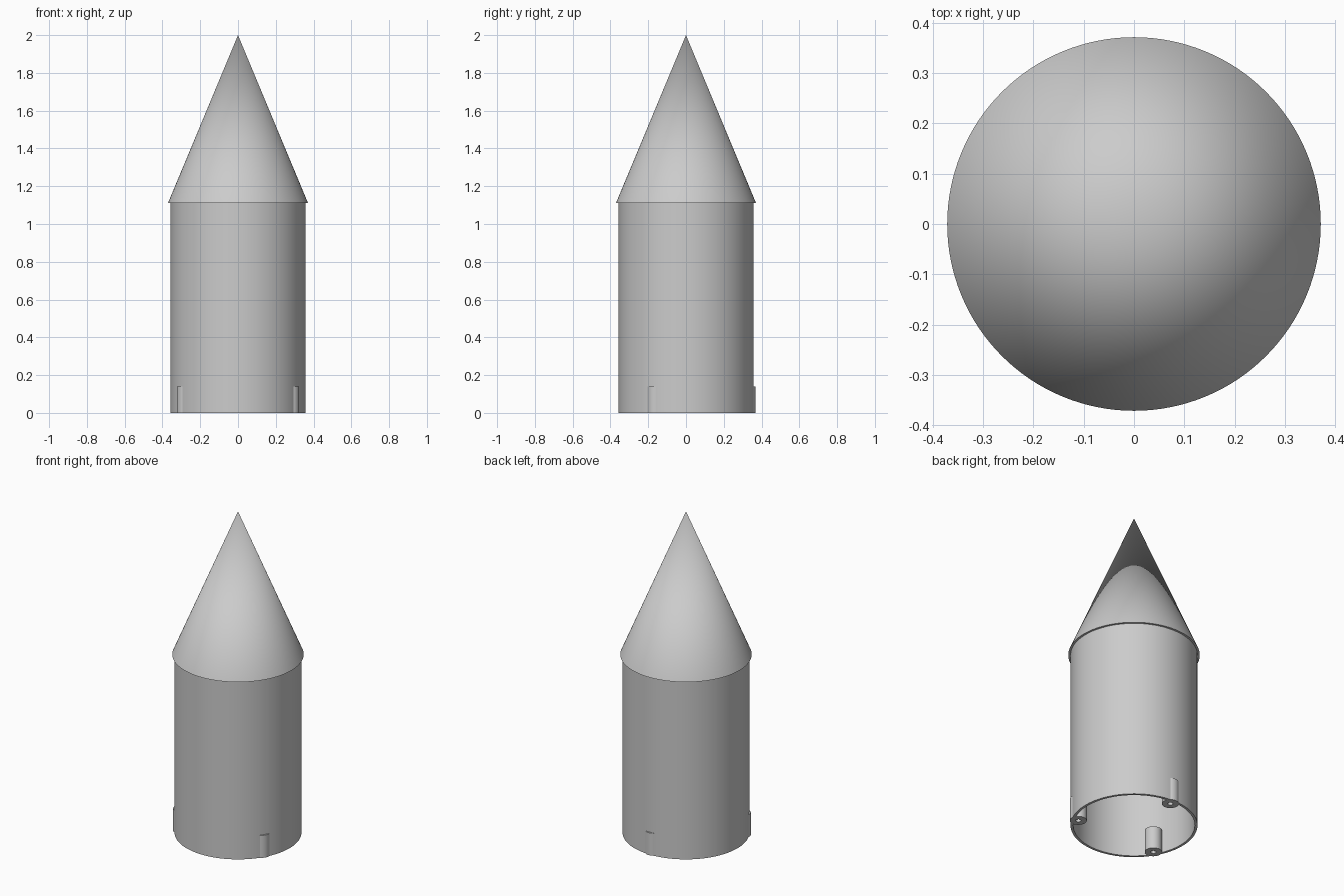
import bpy, bmesh, math

if "Cube" in bpy.data.objects:
    bpy.data.objects.remove(bpy.data.objects["Cube"])

grey = bpy.data.materials.new("light_grey")
grey.diffuse_color = (0.6, 0.6, 0.6, 1)
grey.use_nodes = True
grey.node_tree.nodes["Principled BSDF"].inputs["Base Color"].default_value = grey.diffuse_color


def lathe(name, profile, steps, centre=(0, 0, 0), closed=False):
    """Revolve an (r, z) profile around a vertical axis."""
    bm = bmesh.new()
    verts = [bm.verts.new((r, 0, z)) for r, z in profile]
    n = len(verts)
    edges = [bm.edges.new((verts[i], verts[(i + 1) % n])) for i in range(n if closed else n - 1)]
    bmesh.ops.spin(bm, geom=verts + edges, cent=(0, 0, 0), axis=(0, 0, 1),
                   angle=2 * math.pi, steps=steps, use_merge=True)
    bmesh.ops.remove_doubles(bm, verts=bm.verts, dist=1e-5)
    bmesh.ops.recalc_face_normals(bm, faces=bm.faces)
    mesh = bpy.data.meshes.new(name)
    bm.to_mesh(mesh)
    bm.free()
    mesh.materials.append(grey)
    obj = bpy.data.objects.new(name, mesh)
    obj.location = centre
    bpy.context.collection.objects.link(obj)
    bpy.ops.object.select_all(action='DESELECT')
    obj.select_set(True)
    bpy.context.view_layer.objects.active = obj
    bpy.ops.object.shade_smooth_by_angle(angle=math.radians(30))
    return obj


OUTER, INNER, SHOULDER = 0.358, 0.343, 1.11

# Hollow body tube
lathe("body_tube", [(OUTER, 0), (OUTER, SHOULDER), (INNER, SHOULDER), (INNER, 0)], 128, closed=True)

# Hollow nose cone with a small overhanging lip
lathe("nose_cone", [(0, 2), (0.371, SHOULDER), (INNER, SHOULDER), (0, 1.935)], 128)

# Three screw bosses with blind holes, evenly spaced around the base
for i in range(3):
    a = math.radians(90 + 120 * i)
    lathe(f"screw_boss_{i + 1}",
          [(0, 0.12), (0.015, 0.12), (0.015, 0), (0.048, 0), (0.048, 0.14), (0, 0.14)],
          40, centre=(0.319 * math.cos(a), 0.319 * math.sin(a), 0))
